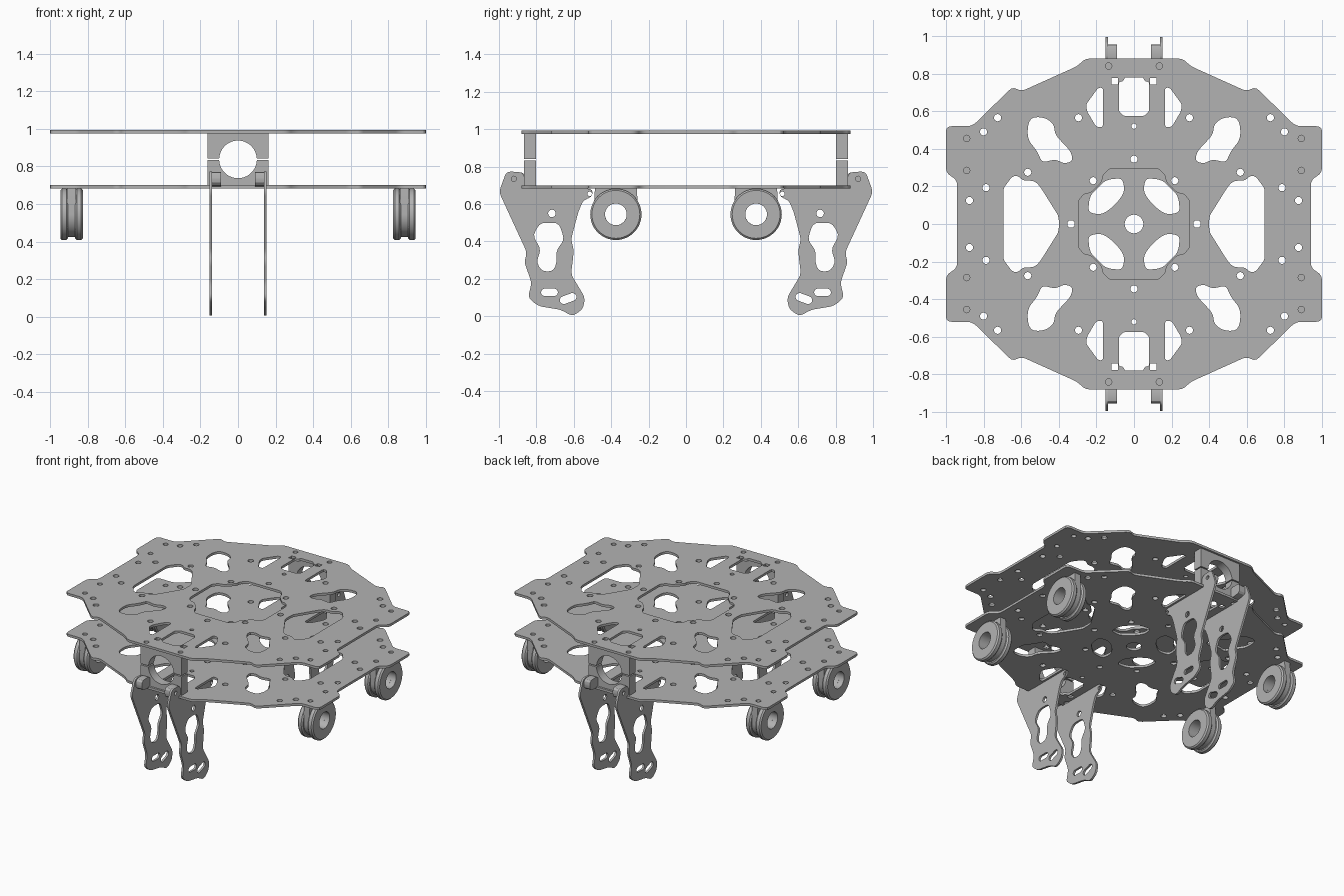
import bpy, bmesh, math
from mathutils import Matrix, Vector

cube = bpy.data.objects.get("Cube")
if cube:
    bpy.data.objects.remove(cube)

grey = bpy.data.materials.new("plain grey")
grey.use_nodes = True
grey.diffuse_color = (0.45, 0.45, 0.45, 1)
grey.node_tree.nodes["Principled BSDF"].inputs["Base Color"].default_value = grey.diffuse_color

FLAT = Matrix.Identity(4)
SIDE = Matrix(((0, 0, 1, 0), (1, 0, 0, 0), (0, 1, 0, 0), (0, 0, 0, 1)))   # profile y,z along x
FRONT = Matrix(((1, 0, 0, 0), (0, 0, 1, 0), (0, 1, 0, 0), (0, 0, 0, 1)))  # profile x,z along y


def circle(x, y, r, n=24):
    return [(x + r * math.cos(math.tau * i / n), y + r * math.sin(math.tau * i / n)) for i in range(n)]


def rounded(points, r):
    """Round every corner of a closed outline."""
    out = []
    for i, p in enumerate(points):
        p, a, b = Vector(p), Vector(points[i - 1]), Vector(points[(i + 1) % len(points)])
        start = p + (a - p) * min(0.45, r / (a - p).length)
        end = p + (b - p) * min(0.45, r / (b - p).length)
        for t in (0, 0.33, 0.67, 1):
            out.append(tuple(start * (1 - t) ** 2 + p * 2 * t * (1 - t) + end * t * t))
    return out


def slot(x, y, length, r, angle):
    c, s = math.cos(angle), math.sin(angle)
    pts = []
    for end in (0, 1):
        for k in range(9):
            a = -math.pi / 2 + math.pi * (k / 8 + end)
            px, py = r * math.cos(a) + length / 2 * (1 - 2 * end), r * math.sin(a)
            pts.append((x + px * c - py * s, y + px * s + py * c))
    return pts


def flip(pts, sx, sy):
    return [(x * sx, y * sy) for x, y in pts]


def four_fold(quarter):
    """Close a first-quadrant outline by mirroring it about both axes."""
    q = list(quarter)
    return q + flip(q[::-1], 1, -1) + flip(q, -1, -1) + flip(q[::-1], -1, 1)


def sheet(name, loops, low, high, matrix):
    """Extrude an outline with holes between two heights."""
    curve = bpy.data.curves.new(name, 'CURVE')
    curve.dimensions, curve.fill_mode = '2D', 'BOTH'
    curve.extrude = (high - low) / 2
    for pts in loops:
        spline = curve.splines.new('POLY')
        spline.points.add(len(pts) - 1)
        for sp, (x, y) in zip(spline.points, pts):
            sp.co = (x, y, 0, 1)
        spline.use_cyclic_u = True
    temp = bpy.data.objects.new(name, curve)
    bpy.context.collection.objects.link(temp)
    bpy.context.view_layer.update()
    mesh = bpy.data.meshes.new_from_object(temp.evaluated_get(bpy.context.evaluated_depsgraph_get()))
    bpy.data.objects.remove(temp)
    mesh.transform(matrix @ Matrix.Translation((0, 0, (low + high) / 2)))
    return finish(name, mesh)


def finish(name, mesh):
    bm = bmesh.new()
    bm.from_mesh(mesh)
    bmesh.ops.remove_doubles(bm, verts=bm.verts, dist=0.00001)
    bmesh.ops.recalc_face_normals(bm, faces=bm.faces)
    bm.to_mesh(mesh)
    bm.free()
    mesh.materials.clear()
    mesh.materials.append(grey)
    obj = bpy.data.objects.new(name, mesh)
    bpy.context.collection.objects.link(obj)
    bpy.ops.object.select_all(action='DESELECT')
    obj.select_set(True)
    bpy.context.view_layer.objects.active = obj
    bpy.ops.object.shade_smooth_by_angle(angle=math.radians(30))
    return obj


def ring(name, profile, matrix, n=48):
    """Revolve a closed (radius, distance) profile about the local z axis."""
    bm = bmesh.new()
    loops = []
    for i in range(n):
        a = math.tau * i / n
        loops.append([bm.verts.new((r * math.cos(a), r * math.sin(a), h)) for r, h in profile])
    for i in range(n):
        a, b = loops[i], loops[(i + 1) % n]
        for j in range(len(profile)):
            bm.faces.new((a[j - 1], b[j - 1], b[j], a[j]))
    mesh = bpy.data.meshes.new(name)
    bm.to_mesh(mesh)
    bm.free()
    mesh.transform(matrix)
    finish(name, mesh)


# Deck plates: shared outline, cutouts and screw holes
outline = rounded(four_fold([(0.26, 0.88), (0.30, 0.84), (0.60, 0.705), (0.645, 0.73), (0.86, 0.52),
                             (1, 0.52), (1, 0.27), (0.94, 0.235)]), 0.03)
strut_cut = rounded([(0.165, 0.725), (0.19, 0.725), (0.255, 0.635), (0.25, 0.6), (0.2, 0.515), (0.165, 0.515)], 0.015)
lobe_cut = rounded([(0.54, 0.57), (0.47, 0.565), (0.425, 0.53), (0.42, 0.475), (0.335, 0.385), (0.325, 0.335),
                    (0.37, 0.32), (0.42, 0.345), (0.49, 0.325), (0.51, 0.38), (0.565, 0.45), (0.565, 0.53)], 0.03)
end_cut = rounded([(0.05, 0.78), (0.055, 0.76), (0.08, 0.755), (0.08, 0.6), (0.055, 0.575),
                   (-0.055, 0.575), (-0.08, 0.6), (-0.08, 0.755), (-0.055, 0.76), (-0.05, 0.78)], 0.01)
hex_half = [(0.4, 0.04), (0.5, 0.2), (0.53, 0.23), (0.59, 0.23), (0.615, 0.255), (0.645, 0.255), (0.695, 0.19)]
hex_cut = rounded(hex_half + flip(hex_half[::-1], 1, -1), 0.02)
square = [(0.085, 0.742), (0.12, 0.742), (0.12, 0.777), (0.085, 0.777)]
petal = rounded([(0.05, 0.17), (0.06, 0.245), (0.15, 0.235), (0.235, 0.15), (0.245, 0.06), (0.17, 0.05),
                 (0.12, 0.085), (0.085, 0.12)], 0.03)
centre_opening = rounded(four_fold([(0.13, 0.295), (0.165, 0.26), (0.17, 0.225), (0.23, 0.165),
                                    (0.265, 0.16), (0.295, 0.125)]), 0.015)
screws = [(0.8, 0.49), (0.725, 0.565), (0.875, 0.125), (0.787, 0.193), (0.295, 0.565),
          (0.565, 0.275), (0.217, 0.23)]

cuts, petals = [], []
for sx in (1, -1):
    cuts.append(flip(hex_cut, sx, 1))
    cuts.append(circle(0.335 * sx, 0, 0.02))
    cuts.append(flip(end_cut, 1, sx))
    cuts += [circle(0, 0.345 * sx, 0.019), circle(0, 0.52 * sx, 0.014)]
    for sy in (1, -1):
        cuts += [flip(c, sx, sy) for c in (strut_cut, lobe_cut, square)]
        cuts += [circle(x * sx, y * sy, 0.019) for x, y in screws]
        cuts += [circle(x * sx, y * sy, 0.017) for x, y in ((0.135, 0.84), (0.89, 0.455), (0.89, 0.285))]
        petals.append(flip(petal, sx, sy))
sheet("top_plate", [outline, centre_opening] + cuts, 0.976, 0.993, FLAT)
sheet("bottom_plate", [outline, circle(0, 0, 0.05)] + cuts + petals, 0.683, 0.7, FLAT)

# Leg side plate, drawn for the front
leg = rounded([(-0.96, 0.775), (-0.87, 0.77), (-0.855, 0.682), (-0.5, 0.682), (-0.5, 0.64), (-0.55, 0.62),
               (-0.575, 0.56), (-0.615, 0.41), (-0.6, 0.36), (-0.605, 0.3), (-0.615, 0.225), (-0.54, 0.1),
               (-0.55, 0.04), (-0.605, 0), (-0.67, 0.035), (-0.79, 0.055), (-0.845, 0.1),
               (-0.825, 0.18), (-0.865, 0.29), (-0.85, 0.34), (-1, 0.665)], 0.025)
leg_window = rounded([(-0.78, 0.5), (-0.68, 0.5), (-0.65, 0.41), (-0.695, 0.35), (-0.69, 0.29), (-0.71, 0.24),
                      (-0.77, 0.24), (-0.8, 0.29), (-0.775, 0.36), (-0.82, 0.43)], 0.03)
leg_loops = [leg, leg_window, circle(-0.92, 0.735, 0.014), circle(-0.515, 0.655, 0.012),
             circle(-0.717, 0.55, 0.02), slot(-0.73, 0.128, 0.05, 0.02, 0), slot(-0.63, 0.095, 0.05, 0.021, 0.35)]
hinge = rounded([(-0.86, 0.69), (-0.86, 0.77), (-0.955, 0.77), (-0.955, 0.7)], 0.03)

# Tube clamp halves with a half-round bore
arc = [(0.1 * math.cos(math.pi * k / 24), 0.1 * math.sin(math.pi * k / 24)) for k in range(25)]


def clamp_half(sign, edge):
    bore = [(x, 0.837 + sign * max(y, 0.004)) for x, y in arc]
    return bore + [(-0.162, 0.837 + sign * 0.004), (-0.162, edge), (0.162, edge), (0.162, 0.837 + sign * 0.004)]


for sy, end in ((1, "front"), (-1, "back")):
    turn = Matrix.Diagonal((1, sy, 1, 1))
    sheet(end + "_clamp_upper", [clamp_half(1, 0.976)], -0.866, -0.803, turn @ FRONT)
    sheet(end + "_clamp_lower", [clamp_half(-1, 0.7)], -0.866, -0.803, turn @ FRONT)
    for sx, side in ((1, "left"), (-1, "right")):
        place = Matrix.Diagonal((sx, sy, 1, 1))
        tag = end + "_" + side
        sheet(tag + "_leg", leg_loops, 0.137, 0.152, place @ SIDE)
        sheet(tag + "_hinge_block", [hinge], 0.09, 0.137, place @ SIDE)

        # Roller: two rims either side of a hanging bracket
        hanger = [(0.12 * math.cos(a), 0.12 * math.sin(a)) for a in
                  [math.pi + math.pi * k / 20 for k in range(21)]] + [(0.112, 0.138), (-0.112, 0.138)]
        axle = place @ Matrix.Translation((0, -0.375, 0.545)) @ SIDE
        sheet(tag + "_roller_bracket", [hanger, circle(0, 0, 0.058, 32)], 0.862, 0.908, axle)
        for name, a, b in (("inner", 0.825, 0.866), ("outer", 0.904, 0.945)):
            ring(tag + "_" + name + "_rim", [(0.058, a), (0.128, a), (0.137, a + 0.009), (0.137, b - 0.009),
                                             (0.128, b), (0.058, b)], axle)
